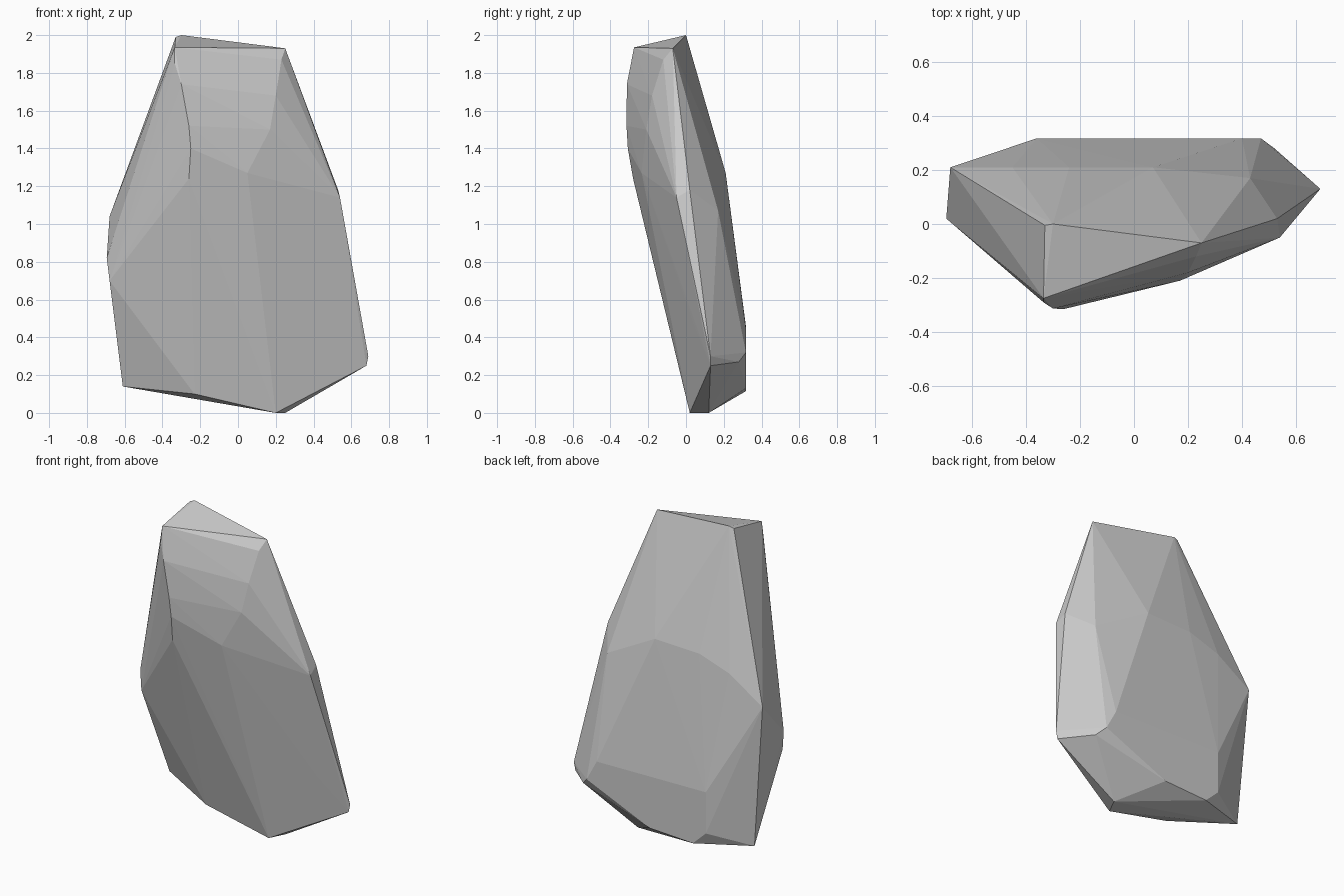
import bpy, bmesh

# Corner points of a chiselled standing stone, grouped by region
crown = [(-.33, -.005, 1.99), (-.30, 0, 2), (.25, -.07, 1.93), (-.335, -.275, 1.935)]
front_bulge = [(-.335, -.29, 1.85), (-.30, -.313, 1.74), (-.26, -.315, 1.52),
               (-.25, -.308, 1.4), (-.26, -.28, 1.24),
               (.23, -.12, 1.87), (.20, -.18, 1.68), (.17, -.21, 1.5), (.05, -.235, 1.27)]
left_side = [(-.68, .21, 1.04), (-.695, .02, .82), (-.68, .01, .7), (-.61, .19, .14)]
right_side = [(.53, .02, 1.18), (.54, -.05, 1.14), (.69, .13, .3), (.68, .13, .25),
              (.52, .045, .46), (.52, .28, .27)]
back = [(.07, .21, 1.27), (-.24, .21, 1.26), (-.45, .21, 1.19), (.43, .17, 1.07),
        (-.36, .317, .46), (.40, .317, .45), (.47, .317, .32),
        (-.36, .317, .2), (-.27, .317, .115), (.03, .317, .13)]
foot = [(.2, .02, 0), (.25, .12, 0), (-.23, .01, .1)]

# Wrap the corners in one faceted hull
bm = bmesh.new()
for p in crown + front_bulge + left_side + right_side + back + foot:
    bm.verts.new(p)
res = bmesh.ops.convex_hull(bm, input=bm.verts)
loose = [v for v in bm.verts if not v.link_faces]
bmesh.ops.delete(bm, geom=loose, context='VERTS')
bmesh.ops.recalc_face_normals(bm, faces=bm.faces)

mesh = bpy.data.meshes.new("rock")
bm.to_mesh(mesh)
bm.free()
rock = bpy.data.objects.new("rock", mesh)
bpy.context.collection.objects.link(rock)
